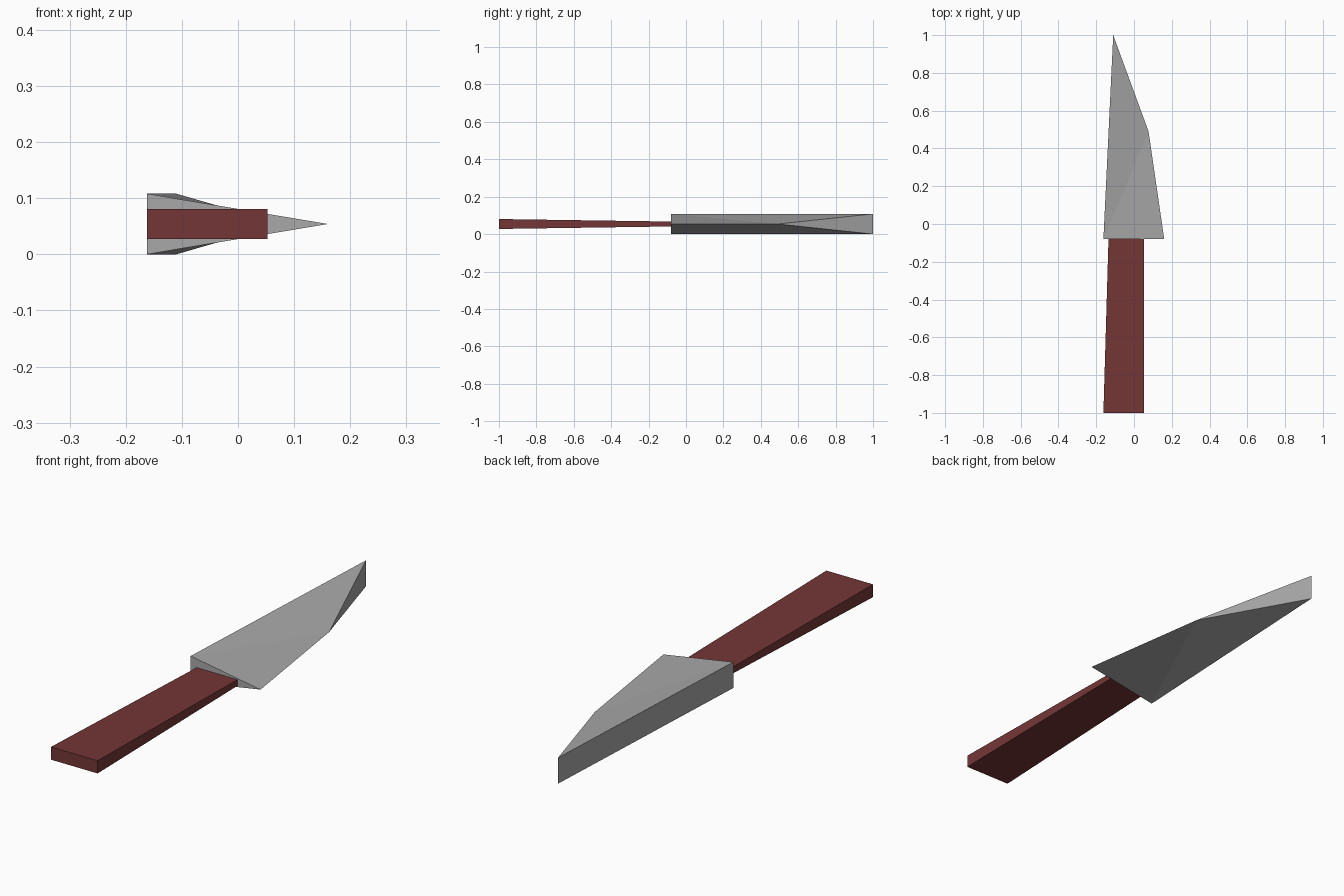
import bpy
import bmesh

if "Cube" in bpy.data.objects:
    bpy.data.objects.remove(bpy.data.objects["Cube"])


def material(name, rgb):
    mat = bpy.data.materials.new(name)
    mat.diffuse_color = (*rgb, 1)
    mat.use_nodes = True
    mat.node_tree.nodes["Principled BSDF"].inputs["Base Color"].default_value = mat.diffuse_color
    return mat


def make_part(name, points, faces, mat):
    """Build a flat-faced closed solid from a few corner points."""
    bm = bmesh.new()
    verts = [bm.verts.new(p) for p in points]
    for f in faces:
        bm.faces.new([verts[i] for i in f])
    bmesh.ops.recalc_face_normals(bm, faces=bm.faces[:])
    mesh = bpy.data.meshes.new(name)
    bm.to_mesh(mesh)
    bm.free()
    mesh.materials.append(mat)
    obj = bpy.data.objects.new(name, mesh)
    bpy.context.collection.objects.link(obj)
    return obj


steel = material("steel grey", (0.39, 0.395, 0.39))
wood = material("dark red wood", (0.175, 0.037, 0.037))

MID = 0.054      # height of the cutting edge
HEEL = -0.08     # where blade meets handle

# Blade: thick spine on the left, sharp edge on the right, bevel up to the tip
blade_points = [
    (-0.162, HEEL, 0.0), (-0.162, HEEL, 2 * MID),   # spine heel
    (-0.11, 1.0, 0.0), (-0.11, 1.0, 2 * MID),       # spine tip
    (0.16, HEEL, MID), (0.077, 0.49, MID),          # cutting edge
]
blade_faces = [
    (0, 1, 3, 2),              # spine
    (0, 1, 4),                 # heel
    (1, 3, 5), (1, 5, 4),      # upper side
    (0, 2, 5), (0, 5, 4),      # lower side
    (2, 3, 5),                 # tip bevel
]
make_part("blade", blade_points, blade_faces, steel)

# Handle: bar that narrows and thins toward the blade
handle_points = []
for y, left, half in ((-1.0, -0.162, 0.0265), (HEEL, -0.135, 0.013)):
    for x, side in ((left, -1), (0.053, -1), (0.053, 1), (left, 1)):
        handle_points.append((x, y, MID + side * half))
handle_faces = [(0, 1, 2, 3), (4, 5, 6, 7)]
handle_faces += [(i, (i + 1) % 4, (i + 1) % 4 + 4, i + 4) for i in range(4)]
make_part("handle", handle_points, handle_faces, wood)
